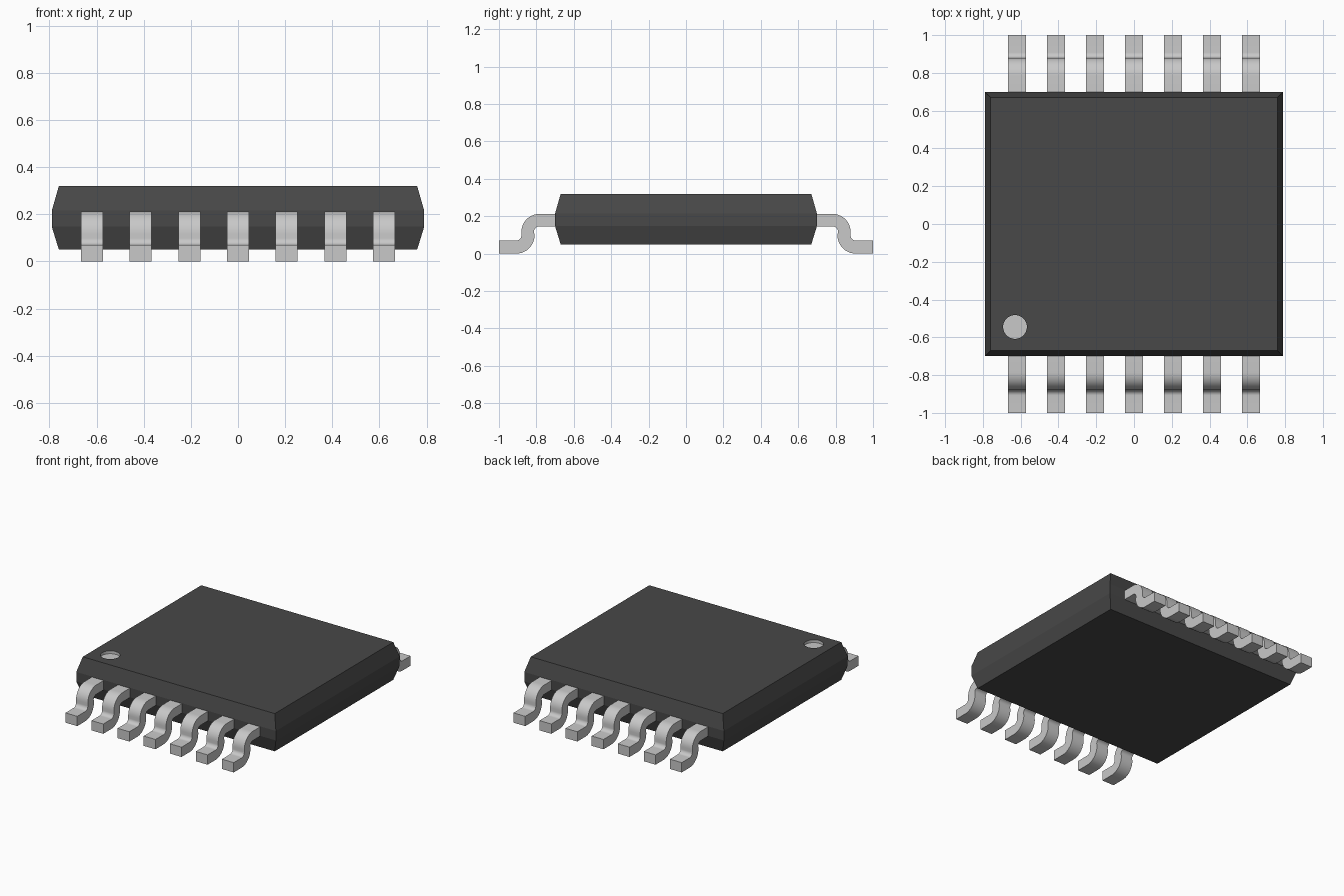
import bpy, bmesh
from math import pi, sin, cos

cube = bpy.data.objects.get("Cube")
if cube:
    bpy.data.objects.remove(cube)


def material(name, level):
    m = bpy.data.materials.new(name)
    m.use_nodes = True
    colour = (level, level, level, 1)
    m.diffuse_color = colour
    m.node_tree.nodes["Principled BSDF"].inputs["Base Color"].default_value = colour
    return m


black = material("black_plastic", 0.065)
silver = material("silver_metal", 0.58)


def make_object(name, bm, *mats):
    bmesh.ops.recalc_face_normals(bm, faces=bm.faces)
    mesh = bpy.data.meshes.new(name)
    bm.to_mesh(mesh)
    bm.free()
    obj = bpy.data.objects.new(name, mesh)
    bpy.context.collection.objects.link(obj)
    for m in mats:
        mesh.materials.append(m)
    return obj


def smooth(obj):
    bpy.ops.object.select_all(action='DESELECT')
    obj.select_set(True)
    bpy.context.view_layer.objects.active = obj
    bpy.ops.object.shade_smooth_by_angle()


# Package: stacked rectangles, widest around the middle band
HALF_X, HALF_Y, TOP = 0.79, 0.70, 0.32
DOT_X, DOT_Y, DOT_R, DOT_DEPTH = -0.63, -0.545, 0.063, 0.02
SIDES = 48
bm = bmesh.new()
rings = []
for z, inset in ((0.05, 0.03), (0.147, 0), (0.215, 0), (TOP, 0.03)):
    x, y = HALF_X - inset, HALF_Y - inset
    rings.append([bm.verts.new((sx * x, sy * y, z))
                  for sx, sy in ((-1, -1), (1, -1), (1, 1), (-1, 1))])
for low, high in zip(rings, rings[1:]):
    for i in range(4):
        j = (i + 1) % 4
        bm.faces.new((low[i], low[j], high[j], high[i]))
bm.faces.new(rings[0][::-1])

# Top face with a round opening for the pin one marker
circle = [bm.verts.new((DOT_X + DOT_R * cos(2 * pi * i / SIDES),
                        DOT_Y + DOT_R * sin(2 * pi * i / SIDES), TOP))
          for i in range(SIDES)]
floor = [bm.verts.new((v.co.x, v.co.y, TOP - DOT_DEPTH)) for v in circle]
# Four panels join each outer edge to a quarter of the opening
quarter = SIDES // 4
for k in range(4):
    start = SIDES * 5 // 8 + k * quarter
    arc = [circle[(start + i) % SIDES] for i in range(quarter + 1)]
    bm.faces.new([rings[-1][k], rings[-1][(k + 1) % 4]] + arc[::-1])

# Recessed marker wall and floor
marker_faces = [bm.faces.new(floor)]
for i in range(SIDES):
    j = (i + 1) % SIDES
    marker_faces.append(bm.faces.new((circle[i], circle[j], floor[j], floor[i])))
for f in marker_faces:
    f.material_index = 1
make_object("package_body", bm, black, silver)


# Gull wing lead: a strip swept around two opposite bends
def arc(cy, cz, radius, start, end, steps=10):
    angles = [start + (end - start) * i / steps for i in range(steps + 1)]
    return [(cy + radius * cos(a), cz + radius * sin(a)) for a in angles]


UPPER, LOWER = (0.785, 0.117), (0.908, 0.098)
OUTER, INNER = 0.095, 0.028
top_edge = ([(0.66, 0.212)] + arc(*UPPER, OUTER, pi / 2, 0)
            + arc(*LOWER, INNER, pi, pi * 1.5) + [(1.0, 0.07)])
bottom_edge = ([(0.66, 0.145)] + arc(*UPPER, INNER, pi / 2, 0)
               + arc(*LOWER, 0.098, pi, pi * 1.5) + [(1.0, 0.0)])
LEAD_WIDTH, PITCH = 0.093, 0.2065


def lead(name, x, side):
    bm = bmesh.new()
    sections = []
    for (ty, tz), (by, bz) in zip(top_edge, bottom_edge):
        l, r = x - LEAD_WIDTH / 2, x + LEAD_WIDTH / 2
        sections.append([bm.verts.new(p) for p in (
            (l, side * ty, tz), (r, side * ty, tz),
            (r, side * by, bz), (l, side * by, bz))])
    for a, b in zip(sections, sections[1:]):
        for i in range(4):
            j = (i + 1) % 4
            bm.faces.new((a[i], a[j], b[j], b[i]))
    bm.faces.new(sections[0])
    bm.faces.new(sections[-1])
    smooth(make_object(name, bm, silver))


for side, label in ((-1, "front"), (1, "back")):
    for n in range(7):
        lead(f"{label}_lead_{n + 1}", (n - 3) * PITCH, side)
